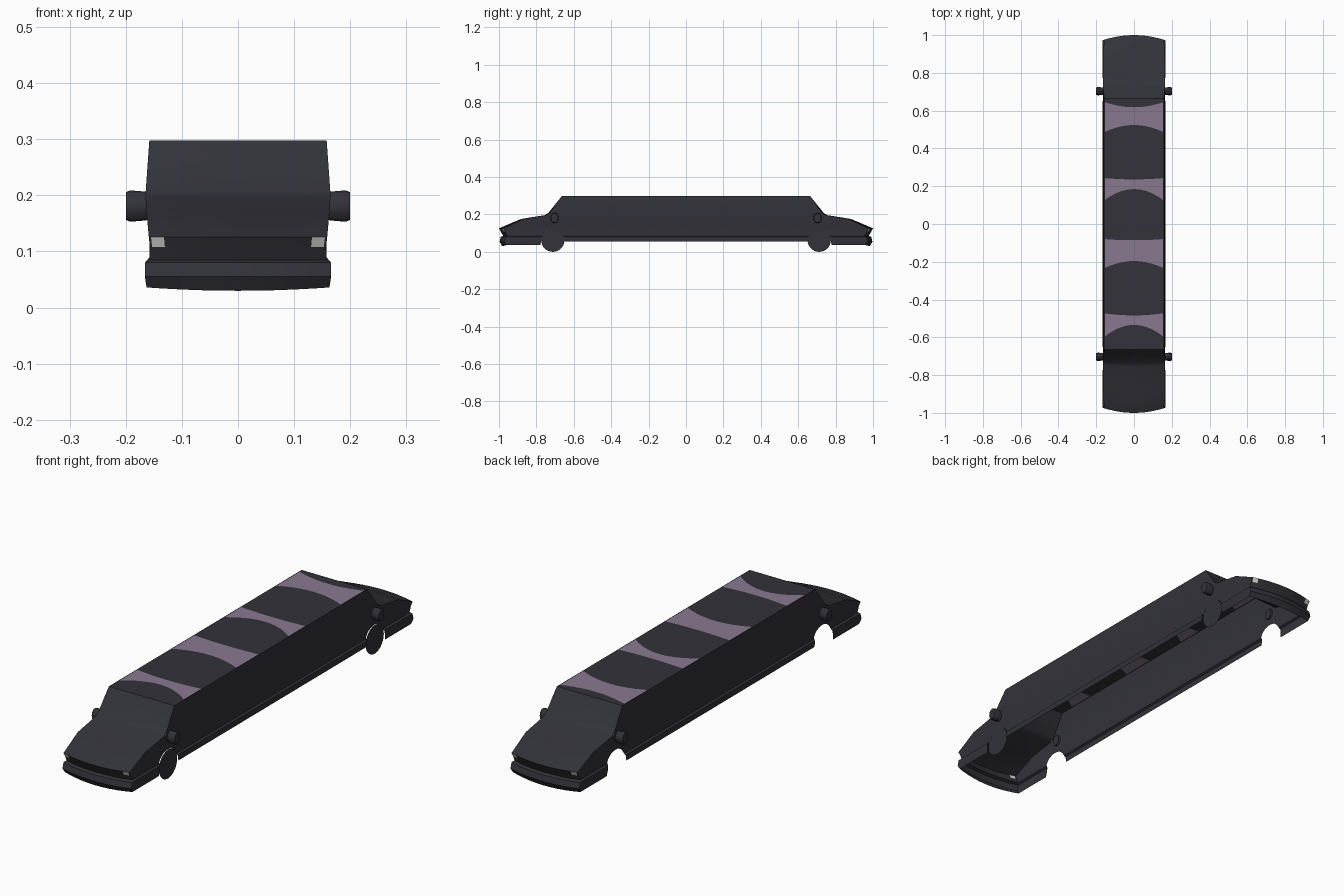
import bpy, bmesh, math

if "Cube" in bpy.data.objects:
    bpy.data.objects.remove(bpy.data.objects["Cube"])


def material(name, rgb):
    m = bpy.data.materials.new(name)
    m.diffuse_color = (*rgb, 1)
    m.use_nodes = True
    m.node_tree.nodes["Principled BSDF"].inputs["Base Color"].default_value = m.diffuse_color
    return m


BLACK = material("dark paint", (0.032, 0.032, 0.042))
PURPLE = material("dusty purple", (0.25, 0.19, 0.28))
WHITE = material("lamp white", (0.75, 0.75, 0.73))


def interp(pts, t):
    """Piecewise linear lookup in ascending (t, value) pairs."""
    if t <= pts[0][0]:
        return pts[0][1]
    for (a, va), (b, vb) in zip(pts, pts[1:]):
        if t <= b:
            return va + (vb - va) * (t - a) / (b - a)
    return pts[-1][1]


# half width of the body at each height
WIDTH = [(.036, .163), (.055, .166), (.08, .166), (.085, .158), (.108, .157),
         (.126, .159), (.17, .163), (.2, .165), (.298, .158)]
# windscreen, bonnet, nose and bumper: distance from centre, height, forward bulge
END = [(.664, .298, 0), (.69, .262, .003), (.728, .208, .008), (.748, .196, .008),
       (.87, .176, .012), (.975, .126, .025), (.966, .108, .024), (.955, .085, .022),
       (.965, .08, .025), (.972, .055, .025), (.96, .036, .022)]
TOP = [(y, z) for y, z, b in END[:6]]
NOSE = [(z, y) for y, z, b in reversed(END[5:])]
# roof stripes: edge line at the sides, edge line on the centre
ROOF = [(-.664, -.664), (-.595, -.534), (-.473, -.484), (-.233, -.196), (-.08, -.086),
        (.127, .185), (.243, .236), (.487, .524), (.645, .618), (.664, .664)]
HALF = [0, .2, .4, .62, .83, .975, 1]
US = [-u for u in reversed(HALF[1:])] + HALF
WHEEL_Y, WHEEL_R = .712, .0625


def finish(name, bm, mats):
    me = bpy.data.meshes.new(name)
    bm.to_mesh(me)
    bm.free()
    ob = bpy.data.objects.new(name, me)
    bpy.context.collection.objects.link(ob)
    for m in mats:
        me.materials.append(m)
    bpy.ops.object.select_all(action='DESELECT')
    ob.select_set(True)
    bpy.context.view_layer.objects.active = ob
    bpy.ops.object.shade_smooth_by_angle(angle=math.radians(30))
    return ob


def grid(bm, rows, mat=lambda i, j: 0):
    vs = [[bm.verts.new(p) for p in r] for r in rows]
    for i in range(len(vs) - 1):
        for j in range(len(vs[0]) - 1):
            f = bm.faces.new((vs[i][j], vs[i][j + 1], vs[i + 1][j + 1], vs[i + 1][j]))
            f.material_index = mat(i, j)


def bottom(y):
    d = abs(y - WHEEL_Y)
    if d < WHEEL_R + 1e-6:
        return WHEEL_R + math.sqrt(max(0, WHEEL_R ** 2 - d * d))
    return .055 if y < WHEEL_Y else .036


body = bmesh.new()

# roof with curved stripes
roof_w = WIDTH[-1][1]
grid(body, [[(u * roof_w, mid + (edge - mid) * min(1, abs(u) / .975) ** 2, .298) for u in US]
            for edge, mid in ROOF],
     lambda i, j: 1 if i % 2 and 0 < j < len(US) - 2 else 0)

# matching front and back ends, with lamps in the nose corners
for s in (-1, 1):
    grid(body, [[(u * interp(WIDTH, z), s * (y + b * (1 - u * u)),
                  z - (.006 * (1 - u * u) if z < .04 else 0)) for u in US]
                for y, z, b in END],
         lambda i, j: 2 if i == 5 and j in (1, len(US) - 3) else 0)

# side walls with wheel arches
half_ys = {abs(y) for y, z, b in END[:5]}
half_ys |= {WHEEL_Y - WHEEL_R * math.cos(math.pi * k / 14) for k in range(15)}
half_ys |= {WHEEL_Y - WHEEL_R - .002, WHEEL_Y + WHEEL_R + .004}
stations = sorted({y for y, m in ROOF} | half_ys | {-y for y in half_ys})
levels = [z for z, w in WIDTH]


def wall_point(s, y, level):
    z = min(max(level, bottom(abs(y))), interp(TOP, abs(y)))
    return (s * interp(WIDTH, z), y, z)


def nose_point(s, e, level):
    z = min(level, .126)
    return (s * interp(WIDTH, z), e * interp(NOSE, z), z)


for s in (-1, 1):
    rows = [[nose_point(s, -1, l) for l in levels]]
    rows += [[wall_point(s, y, l) for l in levels] for y in stations]
    rows += [[nose_point(s, 1, l) for l in levels]]
    grid(body, rows)

bmesh.ops.remove_doubles(body, verts=body.verts, dist=.0004)
bmesh.ops.recalc_face_normals(body, faces=body.faces)
finish("body_shell", body, [BLACK, PURPLE, WHITE])

# flat wheel discs on the right side
for e, label in ((-1, "front"), (1, "back")):
    bm = bmesh.new()
    bm.faces.new([bm.verts.new((.161, e * WHEEL_Y + WHEEL_R * math.cos(a),
                                WHEEL_R + WHEEL_R * math.sin(a)))
                  for a in [math.tau * k / 28 for k in range(28)]])
    finish(label + "_wheel_disc", bm, [BLACK])

# four rounded side mirrors, lofted outwards
for e, label in ((-1, "front"), (1, "back")):
    for s, side in ((-1, "left"), (1, "right")):
        bm = bmesh.new()
        rings = []
        for x, k in ((.155, .85), (.166, .92), (.192, 1), (.2, .88)):
            rings.append([(s * x, e * .703 + k * .022 * math.cos(a), .181 + k * .028 * math.sin(a))
                          for a in [math.tau * n / 12 for n in range(13)]])
        grid(bm, rings)
        bmesh.ops.remove_doubles(bm, verts=bm.verts, dist=.0004)
        bmesh.ops.holes_fill(bm, edges=bm.edges, sides=12)
        bmesh.ops.recalc_face_normals(bm, faces=bm.faces)
        finish(f"{label}_{side}_mirror", bm, [BLACK])
